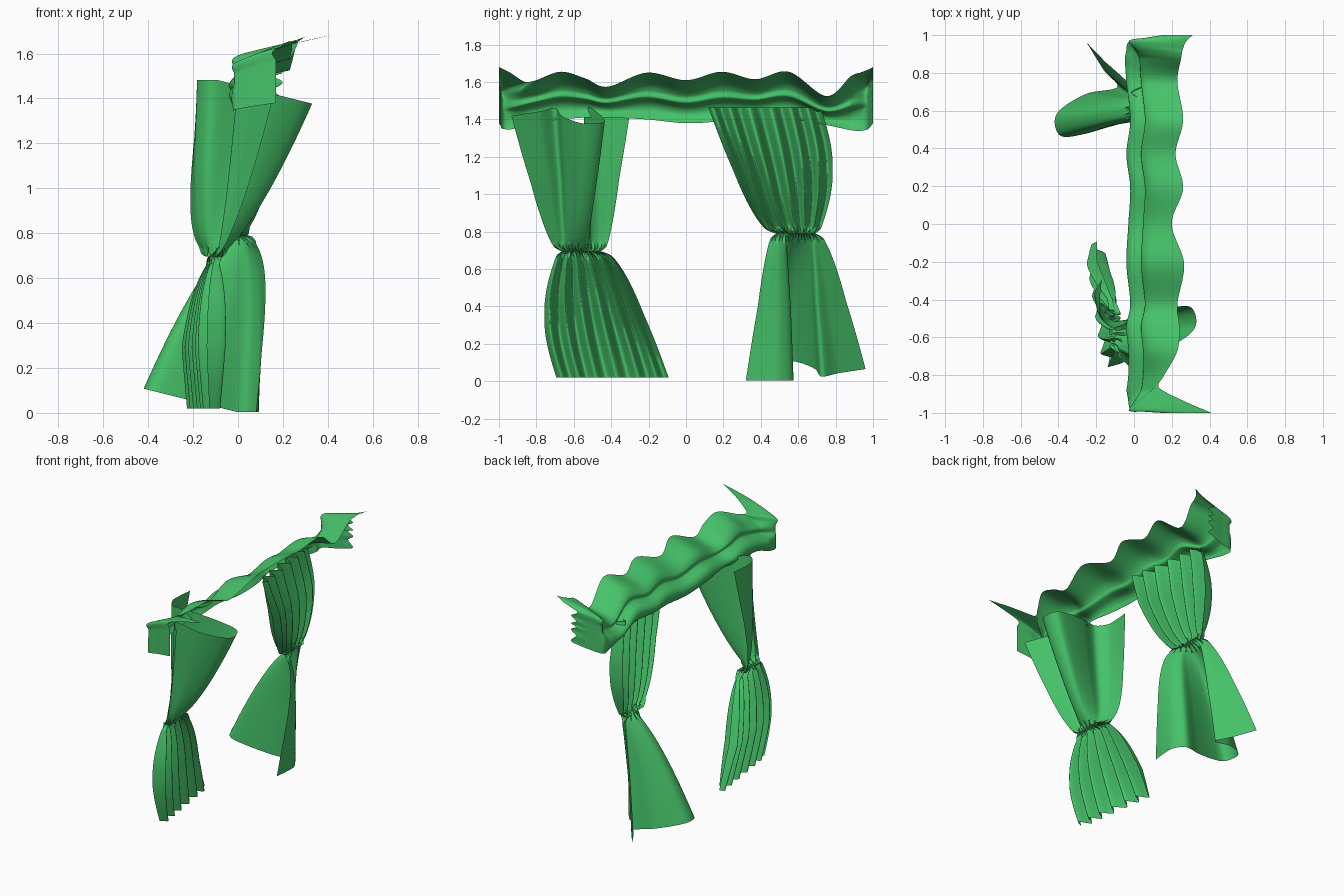
import bpy, math
from mathutils import Vector

green = bpy.data.materials.new("curtain green")
green.diffuse_color = (0.06, 0.54, 0.14, 1)


def spline(pts, t):
    """Catmull-Rom point at t (0..1) through pts of any dimension."""
    n = len(pts) - 1
    i = min(int(t * n), n - 1)
    f = t * n - i
    a, b, c, d = (pts[max(0, min(n, i + k))] for k in (-1, 0, 1, 2))
    return [0.5 * (2 * q + (r - p) * f + (2 * p - 5 * q + 4 * r - s) * f ** 2
                   + (3 * q - p - 3 * r + s) * f ** 3)
            for p, q, r, s in zip(a, b, c, d)]


def sheet(name, fn, nu, nv):
    """Smooth cloth sheet from fn(u, v) -> point."""
    verts = [fn(i / nu, j / nv) for j in range(nv + 1) for i in range(nu + 1)]
    w = nu + 1
    faces = [(j * w + i, j * w + i + 1, (j + 1) * w + i + 1, (j + 1) * w + i)
             for j in range(nv) for i in range(nu)]
    me = bpy.data.meshes.new(name)
    me.from_pydata(verts, [], faces)
    me.polygons.foreach_set("use_smooth", [True] * len(faces))
    me.materials.append(green)
    ob = bpy.data.objects.new(name, me)
    bpy.context.collection.objects.link(ob)
    return ob


# Curtain: gathered straight top, tied waist, S-folded flaring hem
HEM = [(0.08, 0.32), (0.09, 0.42), (0.085, 0.51), (0.02, 0.575), (-0.12, 0.52),
       (-0.27, 0.475), (-0.385, 0.465), (-0.42, 0.54), (-0.385, 0.61),
       (-0.25, 0.69), (-0.09, 0.725), (-0.16, 0.815), (-0.25, 0.96)]
WAIST_Z = 0.79
TOP_Z = 1.465


def curtain(u, v):
    t = (abs(2 * v - 1)) ** 1.6
    a = 2 * math.pi * 6 * u + 0.8 * math.sin(7 * u)
    b = 2 * math.pi * 9 * u
    rip = max(0, 1 - t / 0.06)                    # tie ripples fade out
    wx = 0.01 + 0.03 * rip * math.sin(b)
    wy = 0.485 + 0.205 * u + 0.01 * rip * math.sin(2 * b)
    flare = 0.02 * min(1, t / 0.03) * (2 * u - 1) * max(0, 1 - t * 2)
    if v > 0.5:                                   # gathered upper half
        f = t ** 0.65
        tx = 0.105 - 0.085 * u + 0.035 * math.sin(a)
        ty = 0.12 + 0.6 * u
        x = wx + (tx - wx) * min(1, f * 1.4) + 0.03 * math.sin(math.pi * f) * math.sin(a)
        y = wy + (ty - wy) * f + 0.075 * math.sin(math.pi * t) * u ** 2
        z = WAIST_Z + (TOP_Z - WAIST_Z) * t
    else:                                         # flaring lower half
        f = t ** 0.7
        hx, hy = spline(HEM, u)
        hz = 0.003 + 0.25 * max(0, -hx)
        x = wx + (hx - wx) * f
        x += 0.085 * math.sin(math.pi * t ** 0.45) * max(0, 1 - u / 0.4)
        y = wy + (hy - wy) * f
        z = WAIST_Z + (hz - WAIST_Z) * t
    return Vector((x, y + flare, z))


sheet("right_curtain", curtain, 220, 80)
# The other curtain is the same shape inverted through a centre point
sheet("left_curtain",
      lambda u, v: Vector((-0.09, 0.027, 1.485)) - curtain(u, v), 220, 80)

# Valance: wavy stepped band with ends returning towards +x
# columns: plan x, plan y, top x, top y, top z, bottom z
RAIL = [(0.17, -1.0, 0.41, -1.0, 1.68, 1.38), (0.07, -0.99, 0.27, -0.94, 1.65, 1.365),
        (-0.015, -0.98, 0.15, -0.88, 1.61, 1.35), (-0.015, -0.92, 0.13, -0.85, 1.60, 1.35),
        (0.0, -0.8, 0.16, -0.8, 1.61, 1.39),
        (0.0, -0.67, 0.23, -0.67, 1.655, 1.40), (-0.01, -0.54, 0.24, -0.54, 1.62, 1.41),
        (0.01, -0.42, 0.23, -0.42, 1.575, 1.41), (-0.01, -0.21, 0.265, -0.21, 1.65, 1.40),
        (0.0, 0.0, 0.20, 0.0, 1.61, 1.38), (0.01, 0.19, 0.26, 0.19, 1.655, 1.39),
        (-0.01, 0.37, 0.22, 0.37, 1.615, 1.405), (0.01, 0.55, 0.26, 0.55, 1.655, 1.405),
        (-0.01, 0.75, 0.23, 0.75, 1.525, 1.37), (-0.02, 0.9, 0.25, 0.88, 1.63, 1.34),
        (-0.02, 0.965, 0.26, 0.93, 1.65, 1.345), (0.08, 0.985, 0.28, 0.97, 1.665, 1.36),
        (0.18, 1.0, 0.33, 1.0, 1.68, 1.38)]
# profile: x offset and share of height
STEPS = [(0, 0), (-0.03, 0.2), (-0.01, 0.37), (0.05, 0.47), (0.05, 0.62), (0.10, 0.8)]


def valance(u, v):
    px, py, tx, ty, tz, bz = spline(RAIL, u)
    py, ty = max(-1, min(1, py)), max(-1, min(1, ty))
    h = tz - bz
    k = min(1, max(0, (0.98 - abs(py)) / 0.1))    # steps fade at the ends
    prof = [(px + dx * k, py, bz + s * h) for dx, s in STEPS] + [(tx, ty, tz)]
    x, y, z = spline(prof, v)
    x += 0.02 * math.sin(v * 30) * max(0, (u - 0.94) / 0.06)    # pleated end
    return Vector((x, y, z))


sheet("valance", valance, 240, 36)
